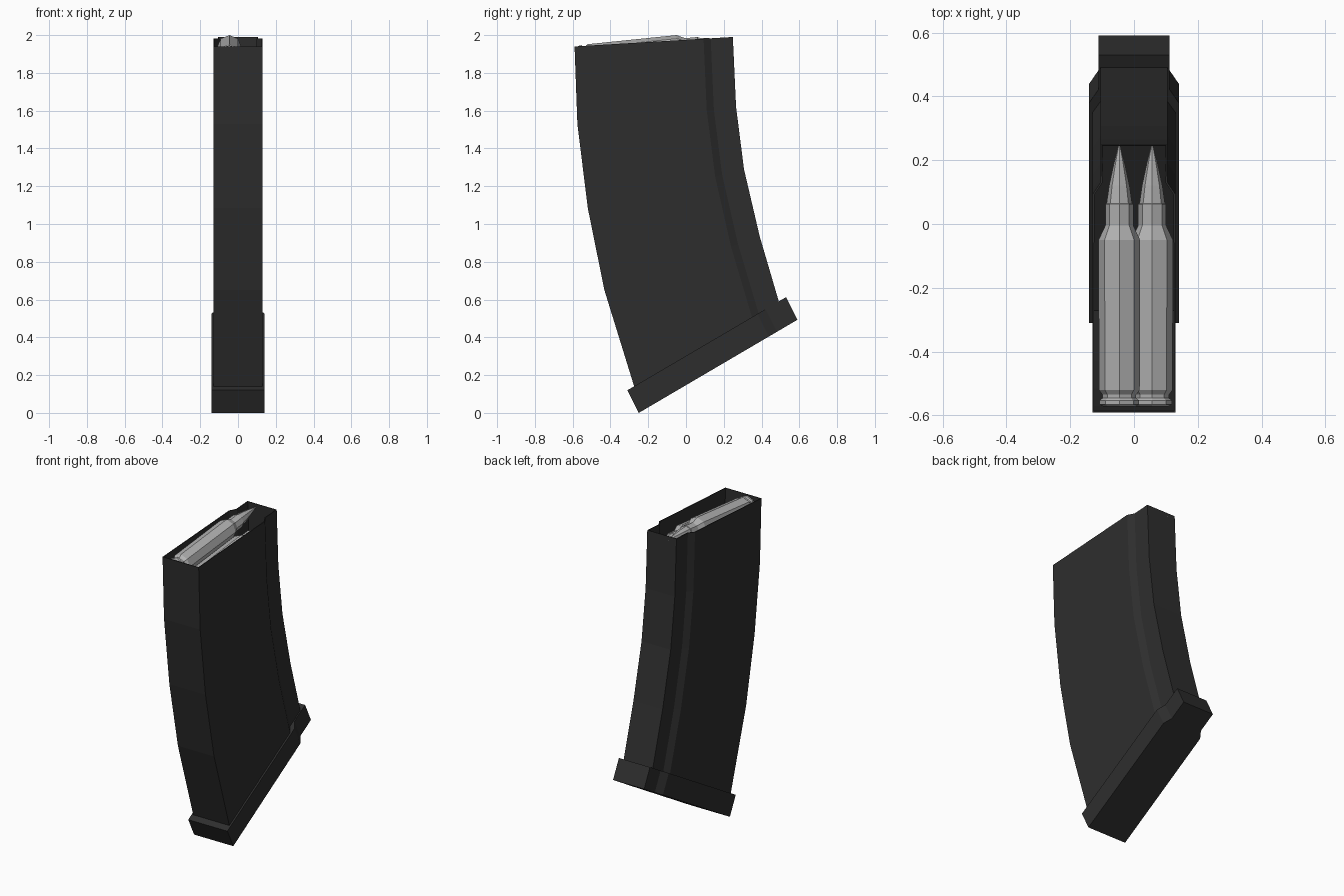
import bpy, bmesh, math
from mathutils import Vector

if "Cube" in bpy.data.objects:
    bpy.data.objects.remove(bpy.data.objects["Cube"])


def material(name, v):
    m = bpy.data.materials.new(name)
    m.diffuse_color = (v, v, v, 1)
    m.use_nodes = True
    m.node_tree.nodes["Principled BSDF"].inputs["Base Color"].default_value = m.diffuse_color
    return m


dark = material("dark_polymer", 0.027)
metal = material("grey_metal", 0.45)


def loft(name, rings, mat, cap_start=True, cap_end=True):
    """Skin a list of closed rings with quads."""
    bm = bmesh.new()
    vs = [[bm.verts.new(p) for p in r] for r in rings]
    n = len(rings[0])
    for a, b in zip(vs, vs[1:]):
        for i in range(n):
            j = (i + 1) % n
            bm.faces.new((a[i], a[j], b[j], b[i]))
    if cap_start:
        bm.faces.new(vs[0][::-1])
    if cap_end:
        bm.faces.new(vs[-1])
    bmesh.ops.recalc_face_normals(bm, faces=bm.faces)
    me = bpy.data.meshes.new(name)
    bm.to_mesh(me)
    bm.free()
    me.materials.append(mat)
    ob = bpy.data.objects.new(name, me)
    bpy.context.collection.objects.link(ob)
    return ob


def section(near, far, wide, narrow, t0, t1):
    """Stepped outline between two (y, z) points: wide, then narrow after t1."""
    a, b = Vector((0, *near)), Vector((0, *far))
    half = [(0, wide), (t0, wide), (t1, narrow), (1, narrow)]
    side = [a.lerp(b, t) + Vector((w, 0, 0)) for t, w in half]
    return side + [Vector((-p.x, p.y, p.z)) for p in reversed(side)]


# Curved hollow body, open at the top
near_edge = [(-0.59, 1.94), (-0.575, 1.53), (-0.52, 1.085), (-0.432, 0.65), (-0.262, 0.10)]
far_edge = [(0.248, 1.99), (0.265, 1.62), (0.307, 1.29), (0.39, 0.935), (0.503, 0.55)]
body = loft("curved_body",
            [section(a, b, 0.13, 0.105, 0.815, 0.86) for a, b in zip(near_edge, far_edge)],
            dark, cap_start=False)
shell = body.modifiers.new("wall", 'SOLIDIFY')
shell.thickness = 0.006
shell.offset = -1

# Tilted base plate
loft("base_plate",
     [section((-0.31, 0.12), (0.53, 0.613), 0.141, 0.112, 0.82, 0.87),
      section((-0.25, 0.0), (0.59, 0.493), 0.141, 0.112, 0.82, 0.87)], dark)

# Two staggered rounds: (distance along axis, radius)
profile = [(-0.572, 0.050), (-0.565, 0.062), (-0.553, 0.062), (-0.546, 0.053),
           (-0.535, 0.053), (-0.52, 0.064), (-0.05, 0.065), (-0.005, 0.044),
           (0.062, 0.044), (0.064, 0.040), (0.12, 0.032), (0.19, 0.017), (0.25, 0.002)]


def cartridge(name, x, z, sides=8):
    rings = []
    for y, r in profile:
        zc = z + (y + 0.05) * 0.1
        rings.append([(x + r * math.sin(2 * math.pi * k / sides), y,
                       zc + r * math.cos(2 * math.pi * k / sides)) for k in range(sides)])
    return loft(name, rings, metal)


cartridge("upper_round", -0.046, 1.935)
cartridge("lower_round", 0.057, 1.86)
